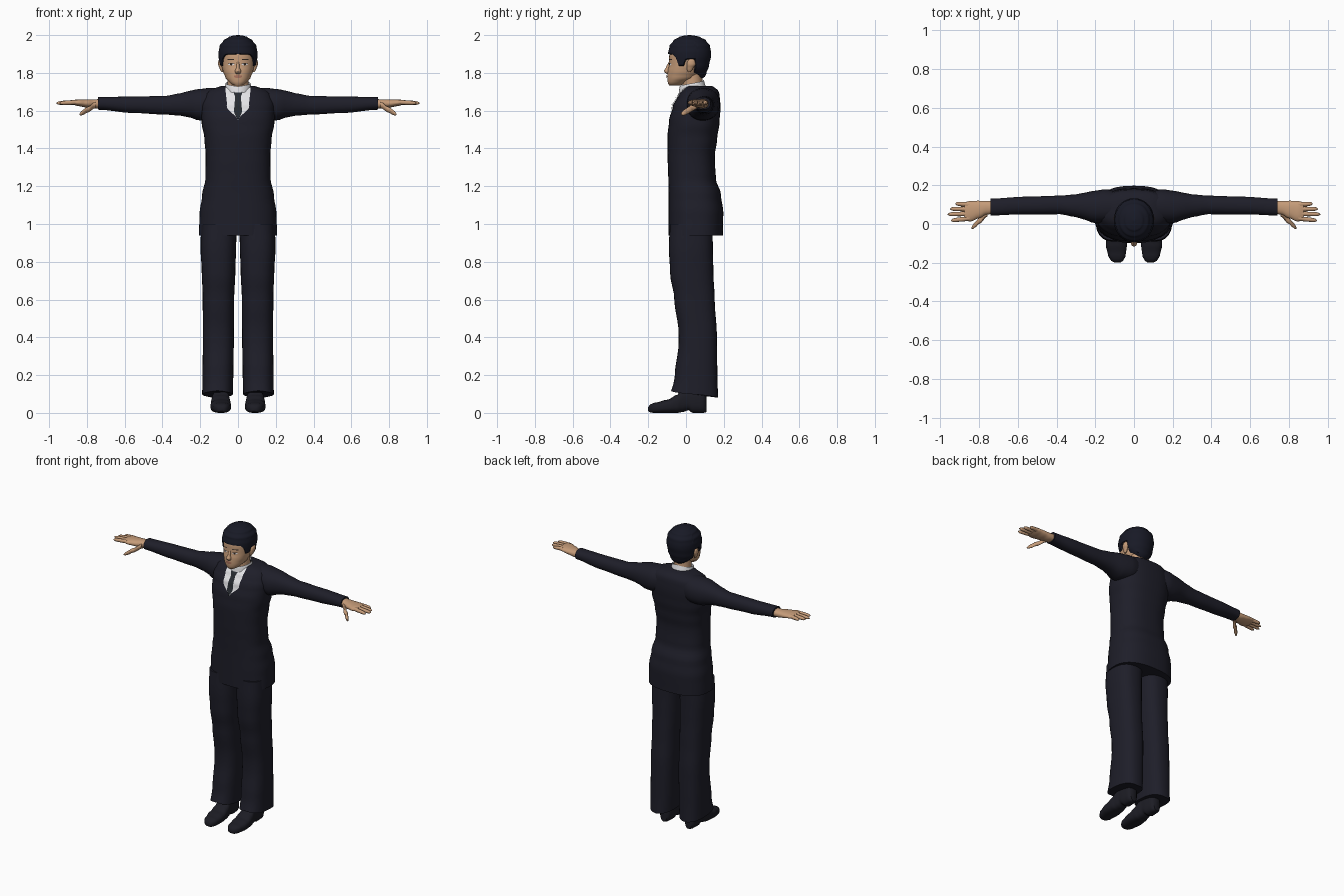
import bpy, bmesh, math

cube = bpy.data.objects.get("Cube")
if cube:
    bpy.data.objects.remove(cube, do_unlink=True)


def material(name, r, g, b):
    m = bpy.data.materials.new(name)
    m.use_nodes = True
    m.diffuse_color = (r, g, b, 1)
    bsdf = m.node_tree.nodes["Principled BSDF"]
    bsdf.inputs["Base Color"].default_value = (r, g, b, 1)
    bsdf.inputs["Roughness"].default_value = 0.8
    return m


SUIT = material("navy suit", 0.013, 0.013, 0.022)
HAIR = material("dark hair", 0.009, 0.010, 0.019)
SKIN = material("skin", 0.56, 0.33, 0.19)
SHIRT = material("white shirt", 0.78, 0.78, 0.80)
TIE = material("dark tie", 0.02, 0.024, 0.03)
SHOE = material("shoe leather", 0.012, 0.012, 0.018)
LIP = material("lips", 0.40, 0.17, 0.11)
EYE = material("eyes and brows", 0.03, 0.02, 0.015)


def sample(rows, t):
    """Smooth, overshoot-free interpolation of a table whose first column is t."""
    t = min(max(t, rows[0][0]), rows[-1][0])
    i = 0
    while i < len(rows) - 2 and t > rows[i + 1][0]:
        i += 1
    h = rows[i + 1][0] - rows[i][0]
    u = (t - rows[i][0]) / h

    def slope(k, c):
        return (rows[k + 1][c] - rows[k][c]) / (rows[k + 1][0] - rows[k][0])

    def tangent(k, c):
        if k == 0 or k == len(rows) - 1:
            return slope(min(k, len(rows) - 2), c)
        a, b = slope(k - 1, c), slope(k, c)
        return 2 * a * b / (a + b) if a * b > 0 else 0

    out = []
    for c in range(1, len(rows[0])):
        p, q = rows[i][c], rows[i + 1][c]
        v = p + (q - p) * u * u * (3 - 2 * u)
        v += h * u * (1 - u) * ((1 - u) * (tangent(i, c) - slope(i, c)) - u * (tangent(i + 1, c) - slope(i, c)))
        out.append(v)
    return out


def finish(name, bm, mat):
    mesh = bpy.data.meshes.new(name)
    bm.to_mesh(mesh)
    bm.free()
    mesh.materials.append(mat)
    obj = bpy.data.objects.new(name, mesh)
    bpy.context.collection.objects.link(obj)
    bpy.ops.object.select_all(action="DESELECT")
    obj.select_set(True)
    bpy.context.view_layer.objects.active = obj
    bpy.ops.object.shade_smooth_by_angle(angle=math.radians(45))
    return obj


def loft(name, rows, mat, axis="z", side=1, n=32, steps=24, p=0.85,
         low=None, high=None, caps=True, lip=False, ease=1):
    """Rounded sections along an axis; rows hold position, u0, u1, v0, v1."""
    bm = bmesh.new()
    rings = []
    for j in range(steps + 1):
        s = 1 - (1 - j / steps) ** ease
        ring = []
        for k in range(n):
            a = 2 * math.pi * k / n
            front = abs((math.degrees(a) + 90 + 180) % 360 - 180)   # degrees away from the front
            t0 = low(front) if low else rows[0][0]
            t1 = high(front) if high else rows[-1][0]
            t = t0 + (t1 - t0) * s
            u0, u1, v0, v1 = sample(rows, t)
            c, d = math.cos(a), math.sin(a)
            shrink = 0.85 if lip and j == 0 else 1
            u = (u0 + u1) / 2 + shrink * (u1 - u0) / 2 * math.copysign(abs(c) ** p, c)
            v = (v0 + v1) / 2 + shrink * (v1 - v0) / 2 * math.copysign(abs(d) ** p, d)
            x, y, z = {"x": (t, u, v), "y": (u, t, v), "z": (u, v, t)}[axis]
            ring.append(bm.verts.new((x * side, y, z)))
        rings.append(ring)
    for a, b in zip(rings, rings[1:]):
        for k in range(n):
            bm.faces.new((a[k], a[(k + 1) % n], b[(k + 1) % n], b[k]))
    if caps:
        bm.faces.new(rings[0])
        bm.faces.new(rings[-1])
    bmesh.ops.recalc_face_normals(bm, faces=bm.faces)
    return finish(name, bm, mat)


def patch(name, rows, outline, mat, cx=0, off=0.004, p=0.85, cols=12, steps=16):
    """Thin plate laid on the front of a loft; outline holds height, half width."""
    bm = bmesh.new()
    grid = []
    for j in range(steps + 1):
        z = outline[0][0] + (outline[-1][0] - outline[0][0]) * j / steps
        half = sample(outline, z)[0]
        u0, u1, v0, v1 = sample(rows, z)
        line = []
        for k in range(cols + 1):
            x = cx + half * (2 * k / cols - 1)
            r = min(abs(2 * x / (u1 - u0)), 1) ** (2 / p)
            y = (v0 + v1) / 2 - (v1 - v0) / 2 * (1 - r) ** (p / 2) - off
            line.append(bm.verts.new((x, y, z)))
        grid.append(line)
    for a, b in zip(grid, grid[1:]):
        for k in range(cols):
            bm.faces.new((a[k], a[k + 1], b[k + 1], b[k]))
    return finish(name, bm, mat)


def sym(rows):
    """Expand (z, half width, front, back) to full rows."""
    return [(z, -w, w, f, b) for z, w, f, b in rows]


# Jacket body
torso = sym([(0.94, .207, -.092, .195), (1.05, .203, -.092, .197), (1.15, .19, -.092, .185),
             (1.25, .173, -.094, .158), (1.35, .171, -.097, .153), (1.45, .178, -.098, .165),
             (1.54, .192, -.09, .177), (1.62, .195, -.07, .182), (1.68, .18, -.04, .178),
             (1.71, .15, -.015, .168), (1.73, .09, 0, .14)])
loft("jacket", torso, SUIT, n=48, steps=40, p=0.8)
patch("shirt_front", torso, [(1.55, .002), (1.63, .058), (1.722, .066)], SHIRT, off=.005, p=.8)
patch("tie", torso, [(1.552, .004), (1.60, .02), (1.68, .016), (1.69, .022), (1.72, .024)],
      TIE, off=.01, p=.8)

# Neck and collar
loft("neck", sym([(1.66, .06, -.02, .10), (1.72, .056, -.018, .09), (1.80, .055, -.02, .085)]), SKIN, p=1)
loft("collar", sym([(1.66, .08, -.045, .13), (1.71, .072, -.036, .108), (1.77, .062, -.022, .094)]),
     SHIRT, p=1, caps=False, steps=6, high=lambda d: 1.728 + .035 * d / 180)

# Head and face
head = sym([(1.733, .022, -.088, -.03), (1.75, .047, -.097, 0), (1.78, .068, -.099, .06),
            (1.81, .08, -.097, .085), (1.84, .087, -.091, .1), (1.88, .09, -.089, .11),
            (1.93, .085, -.078, .11), (1.97, .05, -.04, .07)])
loft("head", head, SKIN, n=40, p=0.92)
loft("nose", sym([(1.795, .012, -.103, -.08), (1.808, .016, -.116, -.08), (1.83, .009, -.106, -.08),
                  (1.858, .006, -.092, -.08)]), SKIN, n=16, steps=10, p=1)
patch("mouth", head, [(1.772, .008), (1.779, .021), (1.783, .022), (1.789, .008)], LIP, off=.003, p=.92)

# Hair cap with fringe, sideburns and nape
hairline = [(0, 1.895), (35, 1.892), (50, 1.875), (62, 1.832), (75, 1.832), (82, 1.868),
            (103, 1.868), (112, 1.80), (180, 1.765)]
hair = sym([(1.75, .055, -.05, .085), (1.80, .085, -.08, .108), (1.84, .098, -.092, .122),
            (1.90, .103, -.094, .132), (1.94, .097, -.087, .127), (1.97, .077, -.066, .106),
            (1.99, .048, -.036, .074), (1.997, .027, -.012, .048), (2.0, .006, .012, .026)])
loft("hair", hair, HAIR, n=72, steps=28, p=0.95, caps=False, lip=True, ease=1.8,
     low=lambda d: sample(hairline, d)[0])
loft("crown", hair, HAIR, n=36, steps=20, p=0.95, ease=1.8, low=lambda d: 1.90)

# Trouser leg, shoe, sleeve and hand tables for the left side
leg = [(.07, .028, .19, -.088, .17), (.2, .025, .188, -.06, .166), (.4, .022, .186, -.04, .163),
       (.6, .02, .187, -.062, .152), (.75, .014, .192, -.084, .145), (.88, .01, .198, -.09, .142),
       (1.0, .005, .195, -.085, .14)]
shoe = [(-.2, .072, .1, .01, .03), (-.19, .056, .118, .002, .045), (-.16, .043, .134, 0, .055),
        (-.1, .037, .145, 0, .07), (-.05, .04, .143, 0, .095), (-.02, .045, .138, .004, .12),
        (.02, .05, .134, .014, .13), (.03, .05, .134, 0, .13), (.09, .055, .13, 0, .125),
        (.108, .07, .115, .004, .10)]
sleeve = [(.08, .01, .165, 1.56, 1.722), (.15, .005, .178, 1.55, 1.72), (.2, .005, .172, 1.548, 1.715),
          (.25, .02, .163, 1.562, 1.707), (.3, .036, .153, 1.573, 1.693), (.4, .05, .146, 1.58, 1.678),
          (.55, .05, .141, 1.588, 1.675), (.74, .044, .131, 1.605, 1.672)]
palm = [(.72, .055, .12, 1.612, 1.663), (.76, .048, .12, 1.612, 1.66), (.80, .03, .12, 1.617, 1.66),
        (.85, .014, .118, 1.625, 1.66), (.875, .018, .112, 1.632, 1.655)]


def finger(name, start, end, r, side):
    """Tapered, round-tipped digit running outward from the palm."""
    rows = []
    for f, k in ((0, 1.1), (.5, 1), (.8, .9), (.95, .6), (1, .2)):
        x, y, z = (a + (b - a) * f for a, b in zip(start, end))
        rows.append((x, y - r * k, y + r * k, z - r * k, z + r * k))
    loft(name, rows, SKIN, axis="x", side=side, n=12, steps=10, p=1)


for side, tag in ((1, "left_"), (-1, "right_")):
    loft(tag + "trouser_leg", leg, SUIT, side=side, p=.8, low=lambda d: .118 - .04 * d / 180)
    loft(tag + "shoe", shoe, SHOE, axis="y", side=side, steps=30, p=.75)
    loft(tag + "sleeve", sleeve, SUIT, axis="x", side=side, p=.9)
    loft(tag + "palm", palm, SKIN, axis="x", side=side, n=24, steps=14, p=.9)
    for label, y0, y1, tip in (("index", .029, .018, .945), ("middle", .053, .05, .962),
                               ("ring", .077, .078, .95), ("little", .1, .105, .922)):
        finger(tag + label + "_finger", (.85, y0, 1.645), (tip, y1, 1.64), .0115, side)
    finger(tag + "thumb", (.755, .056, 1.63), (.84, -.022, 1.58), .015, side)
    # Ear, eye and brow
    loft(tag + "ear", [(1.805, .078, .088, .01, .025), (1.82, .078, .096, .005, .036),
                       (1.85, .08, .105, .005, .05), (1.868, .084, .104, .012, .046),
                       (1.874, .088, .098, .02, .036)], SKIN, side=side, n=14, steps=10, p=1)
    patch(tag + "eye_white", head, [(1.840, .006), (1.845, .016), (1.851, .008)], SHIRT,
          cx=side * .036, off=.002, p=.92, cols=6, steps=6)
    patch(tag + "iris", head, [(1.840, .004), (1.846, .006), (1.851, .005)], EYE,
          cx=side * .036, off=.004, p=.92, cols=4, steps=4)
    patch(tag + "eyelid_line", head, [(1.850, .018), (1.853, .014)], EYE,
          cx=side * .036, off=.004, p=.92, cols=6, steps=2)
    patch(tag + "eyebrow", head, [(1.868, .019), (1.873, .016)], EYE,
          cx=side * .038, off=.003, p=.92, cols=6, steps=2)
